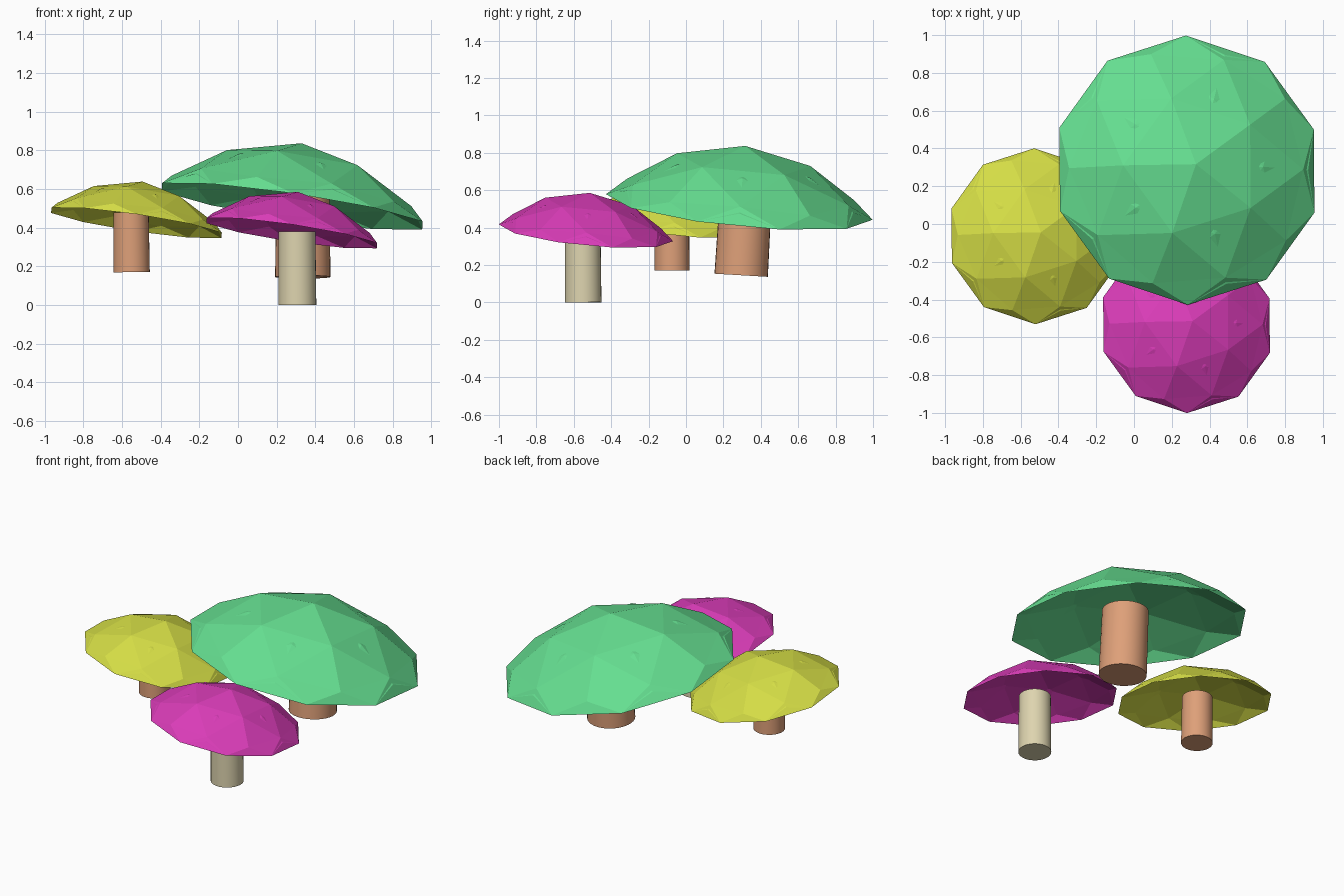
import bpy, bmesh, math
from mathutils import Matrix, Vector

cube = bpy.data.objects.get("Cube")
if cube:
    bpy.data.objects.remove(cube, do_unlink=True)


def material(name, rgb):
    m = bpy.data.materials.new(name)
    m.use_nodes = True
    color = (*rgb, 1)
    m.diffuse_color = color
    m.node_tree.nodes["Principled BSDF"].inputs["Base Color"].default_value = color
    return m


def finish(bm, name, mat):
    mesh = bpy.data.meshes.new(name)
    bm.to_mesh(mesh)
    bm.free()
    mesh.materials.append(mat)
    obj = bpy.data.objects.new(name, mesh)
    bpy.context.collection.objects.link(obj)
    return obj


def cap(name, center, radius, mat):
    """Faceted hollow dome: lower half of the ball folded up inside the upper half."""
    bm = bmesh.new()
    bmesh.ops.create_icosphere(bm, subdivisions=2, radius=1)
    height = 0.463 * radius
    for v in bm.verts:
        fold = 1 if v.co.z > 0 else 0.88
        # Half turn, then a pointed dome profile
        v.co = Vector((-v.co.x * radius, -v.co.y * radius, fold * height * v.co.z ** 2))
    # The dome leans to the left and the back
    lean = Vector((0, 0, 1)).rotation_difference(Vector((0.148, 0.097, 1)))
    bm.transform(Matrix.Translation(center) @ lean.to_matrix().to_4x4())
    return finish(bm, name, mat)


def stem(name, bottom, top, radius, mat):
    """Round stem, very slightly narrower at the top."""
    bm = bmesh.new()
    a, b = Vector(bottom), Vector(top)
    bmesh.ops.create_cone(bm, cap_ends=True, segments=32, radius1=radius,
                          radius2=radius * 0.97, depth=(b - a).length)
    turn = Vector((0, 0, 1)).rotation_difference(b - a).to_matrix().to_4x4()
    bm.transform(Matrix.Translation((a + b) / 2) @ turn)
    obj = finish(bm, name, mat)
    bpy.ops.object.select_all(action="DESELECT")
    obj.select_set(True)
    bpy.context.view_layer.objects.active = obj
    bpy.ops.object.shade_smooth_by_angle(angle=math.radians(30))
    return obj


green = material("green", (0.13, 0.73, 0.28))
yellow = material("yellow", (0.66, 0.72, 0.06))
magenta = material("magenta", (0.70, 0.045, 0.48))
tan = material("tan", (0.73, 0.35, 0.19))
cream = material("cream", (0.73, 0.66, 0.43))

# Large mushroom
cap("large_cap", (0.28, 0.285, 0.51), 0.716, green)
stem("large_stem", (0.335, 0.295, 0.145), (0.335, 0.32, 0.57), 0.143, tan)

# Right mushroom
cap("right_cap", (-0.525, -0.065, 0.425), 0.468, yellow)
stem("right_stem", (-0.55, -0.075, 0.17), (-0.553, -0.075, 0.48), 0.094, tan)

# Front mushroom
cap("front_cap", (0.278, -0.535, 0.372), 0.468, magenta)
stem("front_stem", (0.307, -0.55, 0.0), (0.305, -0.552, 0.38), 0.098, cream)
